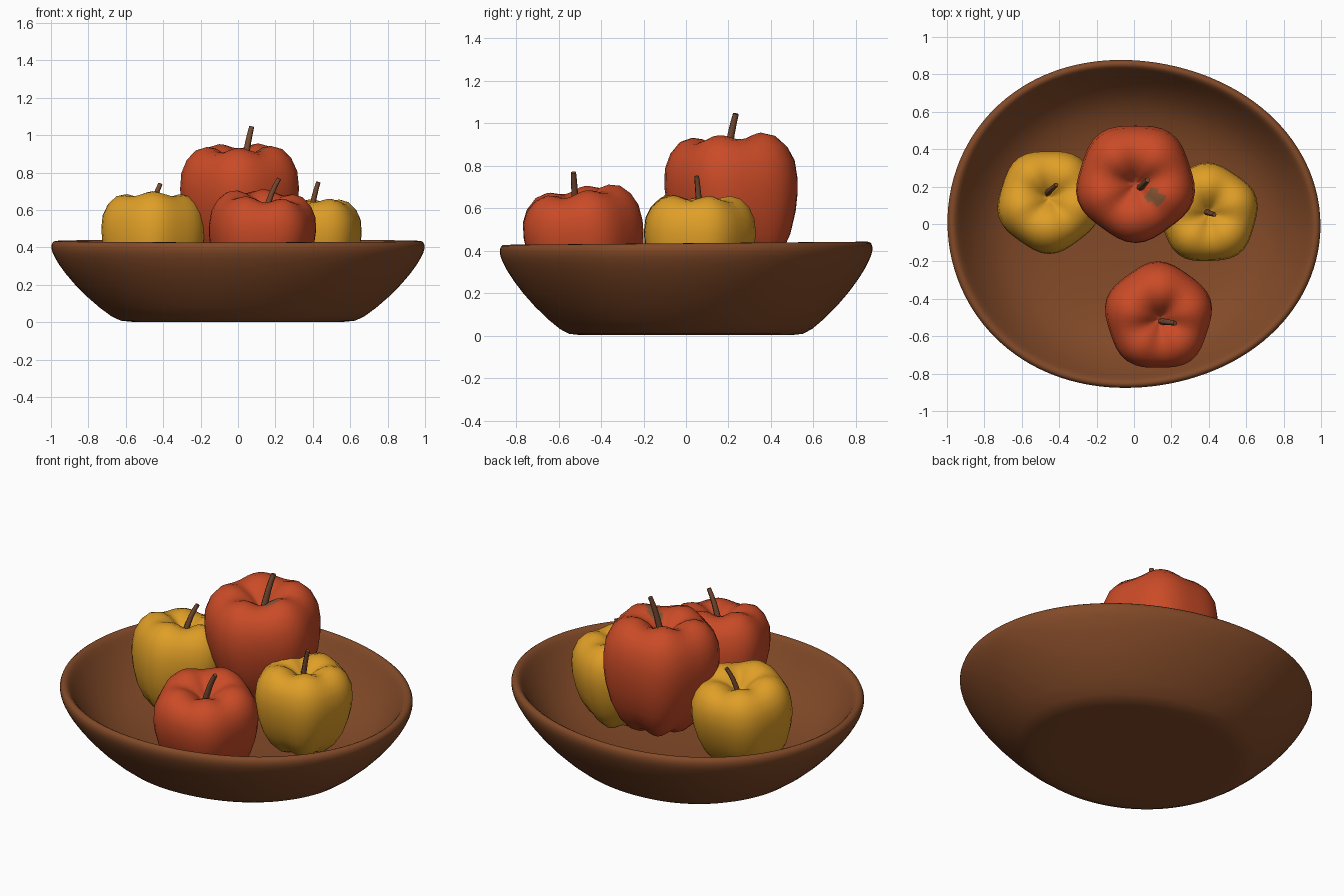
import bpy
import bmesh
from math import cos, sin, pi, radians, hypot
from mathutils import Matrix, Vector

cube = bpy.data.objects.get("Cube")
if cube:
    bpy.data.objects.remove(cube)


def material(name, rgb):
    mat = bpy.data.materials.new(name)
    mat.use_nodes = True
    mat.diffuse_color = (*rgb, 1)
    mat.node_tree.nodes["Principled BSDF"].inputs["Base Color"].default_value = (*rgb, 1)
    return mat


WOOD = material("brown clay", (0.225, 0.068, 0.021))
RED = material("apple red", (0.59, 0.07, 0.02))
YELLOW = material("apple yellow", (0.74, 0.345, 0.02))
STEM = material("stem brown", (0.18, 0.07, 0.032))
RUSSET = material("russet patch", (0.24, 0.09, 0.035))


def lathe(name, profile, segments, shape, mat):
    """Sweep a (radius, height) profile around z; shape(r, z, angle) gives each point."""
    bm = bmesh.new()
    rings = []
    for r, z in profile:
        if r == 0:
            rings.append([bm.verts.new(shape(0, z, 0))] * segments)
        else:
            rings.append([bm.verts.new(shape(r, z, 2 * pi * i / segments))
                          for i in range(segments)])
    for low, high in zip(rings, rings[1:]):
        for i in range(segments):
            j = (i + 1) % segments
            corners = dict.fromkeys((low[i], low[j], high[j], high[i]))
            bm.faces.new(list(corners))
    bmesh.ops.recalc_face_normals(bm, faces=bm.faces)
    mesh = bpy.data.meshes.new(name)
    bm.to_mesh(mesh)
    bm.free()
    mesh.materials.append(mat)
    mesh.shade_smooth()
    obj = bpy.data.objects.new(name, mesh)
    bpy.context.collection.objects.link(obj)
    return obj


# Bowl: an uneven, egg-like oval with a rounded rim that rises a little to the back
def oval(r, z, a):
    uneven = (1 + 0.012 * (cos(3 * a) - cos(a)) - 0.005 * sin(2 * a)
              + 0.004 * (1 - cos(4 * a)))
    radius = r / hypot(cos(a), sin(a) / 0.877) * uneven
    y = radius * sin(a)
    return radius * cos(a), y, z * (1 + 0.02 * y)


bowl_profile = [
    (0, 0.005), (0.35, 0.004), (0.6, 0), (0.66, 0.012), (0.82, 0.14), (0.935, 0.27),
    (0.985, 0.35), (1.003, 0.395), (0.997, 0.43), (0.97, 0.44), (0.945, 0.42),
    (0.91, 0.36), (0.82, 0.25), (0.7, 0.16), (0.5, 0.11), (0.25, 0.09), (0, 0.09)]
bowl = lathe("bowl", bowl_profile, 64, oval, WOOD)
bowl.modifiers.new("smooth", "SUBSURF").levels = 1

# Apple outline: dimples at both ends, broad shoulders, rounded base
apple_profile = [
    (0, 0.1), (0.1, 0.06), (0.2, 0.015), (0.32, 0.0), (0.48, 0.035), (0.67, 0.125),
    (0.83, 0.26), (0.935, 0.42), (0.985, 0.55), (1.0, 0.66), (0.975, 0.79),
    (0.88, 0.89), (0.73, 0.96), (0.55, 0.98), (0.4, 0.965), (0.26, 0.925),
    (0.14, 0.87), (0.06, 0.83), (0, 0.82)]


def apple(name, mat, center, radius, bottom, top, phase, tilt):
    height = top - bottom

    def lobed(r, z, a):
        wave = cos(5 * (a - radians(phase)))
        rr = radius * r * (1 + 0.035 * wave)
        end = sin(pi * min(r, 1)) * (0.02 if z > 0.6 else -0.02)
        return rr * cos(a), rr * sin(a), height * (z + end * wave)

    obj = lathe(name, apple_profile, 40, lobed, mat)
    middle = Matrix.Translation((0, 0, height / 2))
    lean = Matrix.Rotation(radians(tilt[0]), 4, "X") @ Matrix.Rotation(radians(tilt[1]), 4, "Y")
    obj.data.transform(middle @ lean @ middle.inverted())
    obj.location = (*center, bottom)
    return obj


def stem(name, start, end, thick):
    """Gently bent stalk, thinner at the tip."""
    curve = bpy.data.curves.new(name, "CURVE")
    curve.dimensions = "3D"
    curve.bevel_depth = thick
    curve.bevel_resolution = 1
    curve.use_fill_caps = True
    line = curve.splines.new("POLY")
    line.points.add(4)
    a, b = Vector(start), Vector(end)
    for i, point in enumerate(line.points):
        t = i / 4
        p = a.lerp(b, t)
        p.z += 0.02 * sin(pi * t)
        point.co = (*p, 1)
        point.radius = 1 - 0.3 * t
    curve.materials.append(STEM)
    obj = bpy.data.objects.new(name, curve)
    bpy.context.collection.objects.link(obj)


# Fruit pile
big = apple("large_red_apple", RED, (0.01, 0.23), 0.314, 0.285, 0.945, 270, (4, -1))
apple("small_red_apple", RED, (0.125, -0.48), 0.283, 0.13, 0.69, 90, (9, 4))
apple("left_yellow_apple", YELLOW, (-0.455, 0.11), 0.273, 0.14, 0.68, 55, (-9, 0))
apple("right_yellow_apple", YELLOW, (0.395, 0.055), 0.263, 0.15, 0.66, 20, (-1, 1))

# Russet patch beside the large apple's stalk
big.data.materials.append(RUSSET)
for face in big.data.polygons:
    c = face.center
    if c.z > 0.4 and hypot(c.x - 0.1, c.y + 0.085) < 0.042:
        face.material_index = 1

# Stalks
stem("large_red_stem", (0.03, 0.19, 0.81), (0.073, 0.235, 1.045), 0.02)
stem("small_red_stem", (0.14, -0.52, 0.57), (0.22, -0.53, 0.768), 0.018)
stem("left_yellow_stem", (-0.47, 0.16, 0.56), (-0.415, 0.21, 0.74), 0.017)
stem("right_yellow_stem", (0.385, 0.065, 0.55), (0.43, 0.05, 0.75), 0.017)
